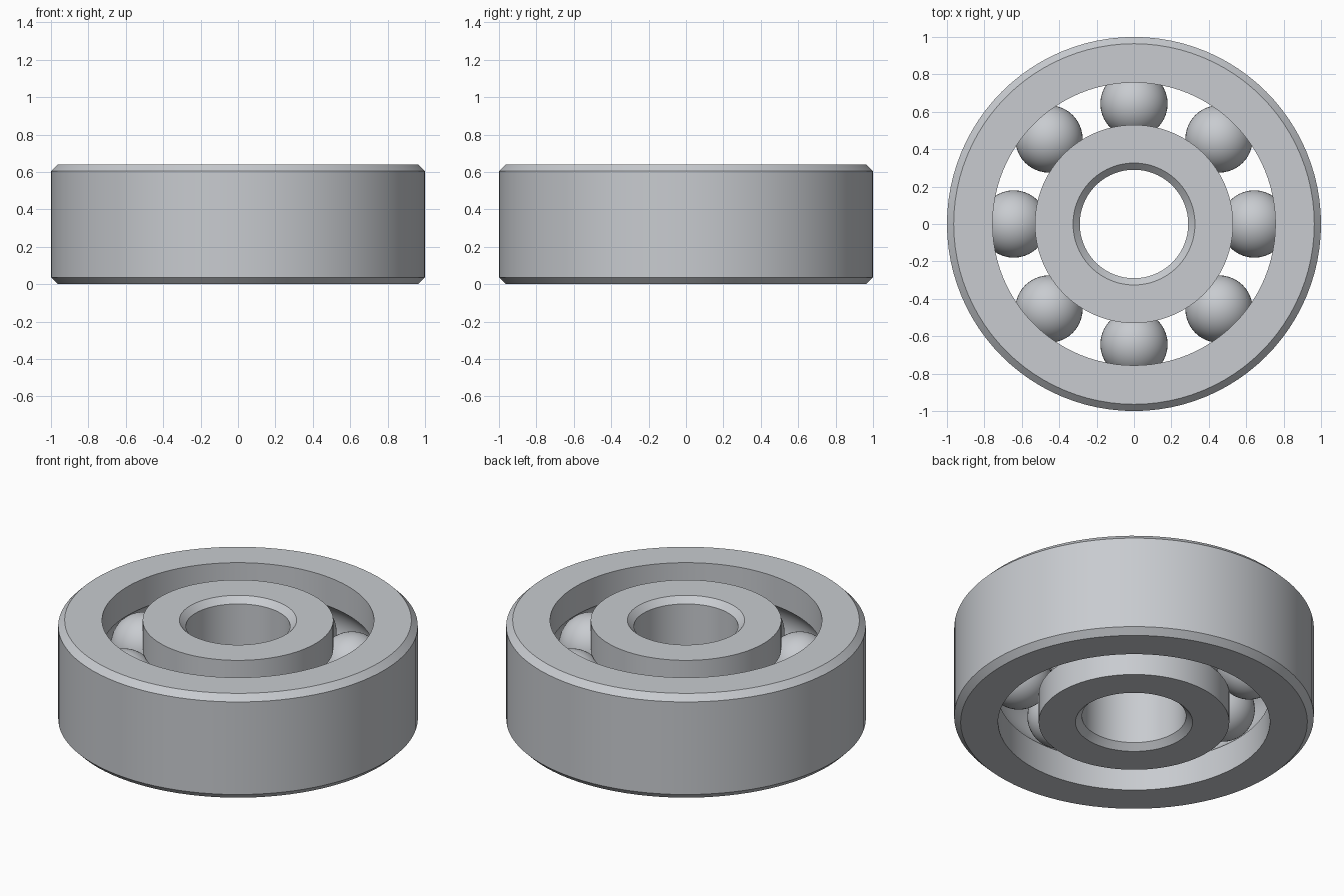
import bpy, bmesh, math
from mathutils import Vector, Matrix

if "Cube" in bpy.data.objects:
    bpy.data.objects.remove(bpy.data.objects["Cube"], do_unlink=True)

HEIGHT = 0.64
MID = HEIGHT / 2
OUTER_R, BORE_R = 1.0, 0.29
OUTER_RACE, INNER_RACE = 0.756, 0.53
PITCH = (OUTER_RACE + INNER_RACE) / 2
BALL_R, BALLS = 0.18, 8
CHAMFER = 0.036
SEGMENTS = 96

steel = bpy.data.materials.new("steel grey")
steel.use_nodes = True
colour = (0.58, 0.60, 0.63, 1)
steel.diffuse_color = colour
steel.node_tree.nodes["Principled BSDF"].inputs["Base Color"].default_value = colour


def finish(name, bm, angle):
    mesh = bpy.data.meshes.new(name)
    bmesh.ops.recalc_face_normals(bm, faces=bm.faces)
    bm.to_mesh(mesh)
    bm.free()
    mesh.materials.append(steel)
    obj = bpy.data.objects.new(name, mesh)
    bpy.context.collection.objects.link(obj)
    bpy.ops.object.select_all(action="DESELECT")
    obj.select_set(True)
    bpy.context.view_layer.objects.active = obj
    bpy.ops.object.shade_smooth_by_angle(angle=math.radians(angle))
    return obj


def groove(race_r, side, steps=16):
    """Arc cut into a race, listed from bottom to top."""
    radius = BALL_R + 0.002
    half = math.acos(abs(race_r - PITCH) / radius)
    angles = [half * (2 * i / steps - 1) for i in range(steps + 1)]
    return [(PITCH + side * radius * math.cos(a), MID + radius * math.sin(a)) for a in angles]


def ring(name, race_r, plain_r, side):
    """Spin a closed profile: grooved race wall, chamfered plain wall."""
    edge = plain_r - side * CHAMFER
    profile = [(race_r, 0)] + groove(race_r, side) + [
        (race_r, HEIGHT), (edge, HEIGHT), (plain_r, HEIGHT - CHAMFER),
        (plain_r, CHAMFER), (edge, 0)]
    bm = bmesh.new()
    verts = [bm.verts.new((r, 0, z)) for r, z in profile]
    edges = [bm.edges.new((v, verts[i - 1])) for i, v in enumerate(verts)]
    bmesh.ops.spin(bm, geom=verts + edges, cent=(0, 0, 0), axis=(0, 0, 1),
                   angle=math.tau, steps=SEGMENTS, use_merge=True)
    bmesh.ops.remove_doubles(bm, verts=bm.verts, dist=0.0001)
    return finish(name, bm, 25)


# Races
ring("outer_ring", OUTER_RACE, OUTER_R, 1)
ring("inner_ring", INNER_RACE, BORE_R, -1)

# Rolling balls, evenly spaced around the groove
for i in range(BALLS):
    a = math.tau * i / BALLS
    centre = Vector((PITCH * math.cos(a), PITCH * math.sin(a), MID))
    bm = bmesh.new()
    bmesh.ops.create_uvsphere(bm, u_segments=40, v_segments=24, radius=BALL_R,
                              matrix=Matrix.Translation(centre))
    finish(f"ball_{i + 1}", bm, 40)
